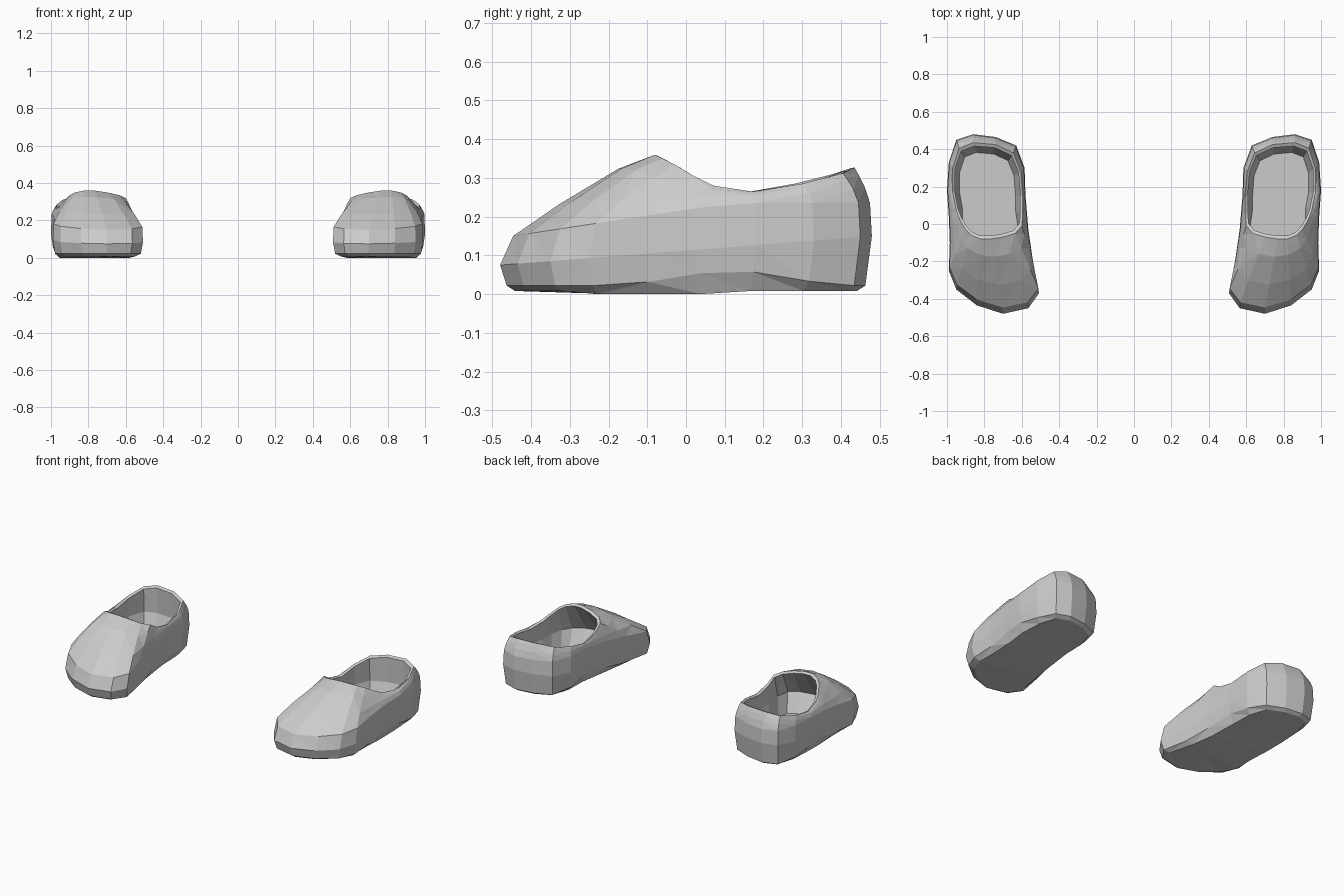
import bpy, bmesh
from mathutils import Vector

if "Cube" in bpy.data.objects:
    bpy.data.objects.remove(bpy.data.objects["Cube"])

# Widest outline of one shoe (x, y): toe tip, outer side, heel, inner side
OUTLINE = [(.70, -.48), (.84, -.435), (.95, -.35), (.99, -.25), (.985, -.10), (.99, .04),
           (1.0, .18), (.99, .33), (.95, .45), (.86, .48), (.74, .465), (.63, .42),
           (.585, .30), (.58, .15), (.565, -.03), (.54, -.20), (.508, -.37), (.565, -.45)]
# Collar edge of the foot opening (x, y, z), same order
COLLAR = [(.77, -.08, .36), (.82, -.08, .36), (.87, -.06, .35), (.90, -.03, .335),
          (.93, .02, .305), (.95, .07, .28), (.97, .17, .265), (.97, .30, .285),
          (.935, .405, .312), (.86, .435, .327), (.74, .425, .325), (.645, .38, .31),
          (.605, .28, .285), (.595, .15, .262), (.595, .05, .285), (.60, -.01, .32),
          (.635, -.05, .335), (.70, -.07, .35)]


def mix(a, b, t):
    return a + (b - a) * t


def centre(y):
    """Middle line of the foot, swinging inward at the toe."""
    return mix(.735, .79, min(1, max(0, (y + .45) / .5)))


def ring(sx, sy, height, front_sy=None):
    """Outline scaled about the middle line, with height given by y."""
    pts = []
    for x, y in OUTLINE:
        c = centre(y)
        k = front_sy if front_sy and y < 0 else sy
        pts.append(Vector((c + (x - c) * sx, y * k, height(y))))
    return pts


def blend(r1, r2, t, lift=0, front_lift=0):
    """Ring between two rings, raised a little, more so over the instep."""
    out = []
    for a, b in zip(r1, r2):
        p = a.lerp(b, t)
        p.z += front_lift if b.y < -.055 else lift
        out.append(p)
    return out


def arch(y):
    return .022 + .045 * max(0, 1 - abs(y - .12) / .28)


collar = [Vector(p) for p in COLLAR]
tread = ring(.82, .92, lambda y: .0 if -.3 < y < .1 else .008)
sole_edge = ring(.95, .965, arch)
widest = ring(1, 1, lambda y: mix(.075, .15, (y + .48) / .96))
shoulder = ring(.985, .99, lambda y: mix(.15, .235, min(1, (y + .48) / .6)), .93)
vamp_low = blend(shoulder, collar, .33, .010, .014)
vamp_high = blend(shoulder, collar, .74, .006, .018)

# Lining: rolled lip, wall pushed forward into the toe, then insole
mid = Vector((.785, .17, 0))
lip = []
for p in collar:
    q = mid + (p - mid) * .93
    q.z = p.z - .008
    lip.append(q)
wall, insole = [], []
for p, w in zip(lip, widest):
    a = p.lerp(w, .35 if p.y < .05 else .1)
    wall.append(Vector((a.x, a.y, .16)))
    b = mid + (a - mid) * .84
    insole.append(Vector((b.x, b.y, .05)))

rings = [tread, sole_edge, widest, shoulder, vamp_low, vamp_high, collar, lip, wall, insole]

bm = bmesh.new()
loops = [[bm.verts.new(p) for p in r] for r in rings]
n = len(OUTLINE)
for lo, hi in zip(loops, loops[1:]):
    for i in range(n):
        j = (i + 1) % n
        bm.faces.new((lo[i], lo[j], hi[j], hi[i]))

# Underside and insole caps
bm.faces.new(list(reversed(loops[0])))
bm.faces.new(loops[-1])
bmesh.ops.recalc_face_normals(bm, faces=bm.faces[:])
bmesh.ops.triangulate(bm, faces=bm.faces[:])

mesh = bpy.data.meshes.new("shoe_pair")
bm.to_mesh(mesh)
bm.free()
shoe = bpy.data.objects.new("shoe_pair", mesh)
bpy.context.collection.objects.link(shoe)

# Second shoe of the pair
mirror = shoe.modifiers.new("other_shoe", 'MIRROR')
mirror.use_axis[0] = True
mirror.use_mirror_merge = False
